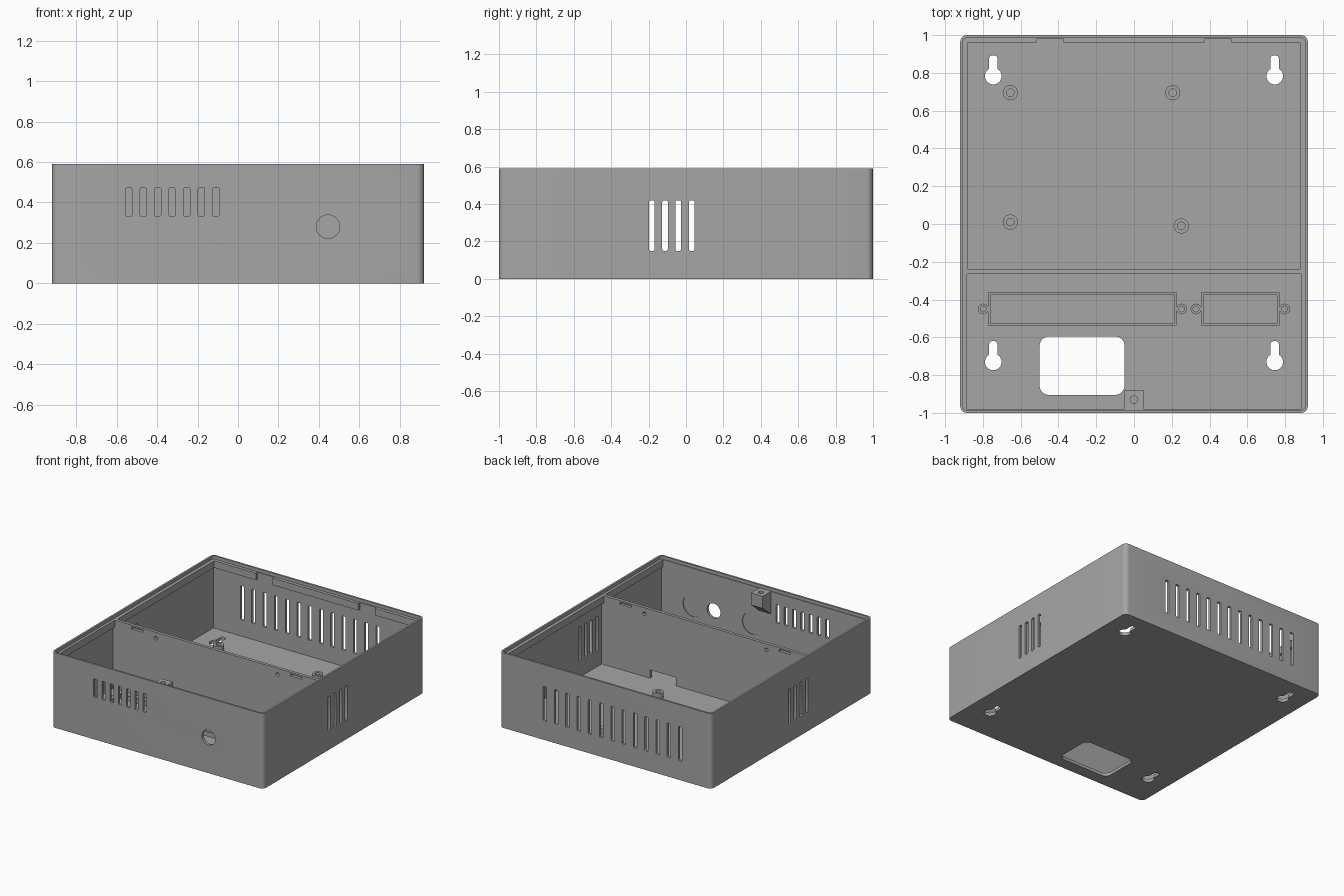
import bpy, bmesh, math
from mathutils import Vector

if "Cube" in bpy.data.objects:
    bpy.data.objects.remove(bpy.data.objects["Cube"])

grey = bpy.data.materials.new("mid grey")
grey.use_nodes = True
COLOUR = (0.38, 0.38, 0.38, 1)
grey.diffuse_color = COLOUR
grey.node_tree.nodes["Principled BSDF"].inputs["Base Color"].default_value = COLOUR

AXES = {"z": lambda u, v, w: (u, v, w),
        "y": lambda u, v, w: (u, w, v),
        "x": lambda u, v, w: (w, u, v)}


def circle(u, v, r, n=32):
    return [(u + r * math.cos(math.tau * i / n), v + r * math.sin(math.tau * i / n))
            for i in range(n)]


def rect(u0, u1, v0, v1, r=0, n=6):
    """Rectangle outline, with rounded corners when r is given."""
    if not r:
        return [(u0, v0), (u1, v0), (u1, v1), (u0, v1)]
    centres = [(u1 - r, v1 - r), (u0 + r, v1 - r), (u0 + r, v0 + r), (u1 - r, v0 + r)]
    pts = []
    for q, (cu, cv) in enumerate(centres):
        for i in range(n + 1):
            a = math.pi / 2 * (q + i / n)
            pts.append((cu + r * math.cos(a), cv + r * math.sin(a)))
    return pts


def prism(bm, pts, lo, hi, axis="z", inner=None):
    """Extrude an outline; with an inner outline of equal count, make a tube."""
    def ring(p, w):
        return [bm.verts.new(Vector(AXES[axis](u, v, w))) for u, v in p]

    def bridge(a, b):
        for i in range(len(a)):
            j = (i + 1) % len(a)
            bm.faces.new((a[i], a[j], b[j], b[i]))

    low, high = ring(pts, lo), ring(pts, hi)
    bridge(low, high)
    if inner:
        in_low, in_high = ring(inner, lo), ring(inner, hi)
        bridge(high, in_high)
        bridge(in_high, in_low)
        bridge(in_low, low)
    else:
        bm.faces.new(low)
        bm.faces.new(high)


def make(name, *prisms):
    bm = bmesh.new()
    for args in prisms:
        prism(bm, *args)
    bmesh.ops.recalc_face_normals(bm, faces=bm.faces)
    mesh = bpy.data.meshes.new(name)
    bm.to_mesh(mesh)
    bm.free()
    mesh.materials.append(grey)
    ob = bpy.data.objects.new(name, mesh)
    bpy.context.collection.objects.link(ob)
    return ob


def activate(ob):
    bpy.ops.object.select_all(action="DESELECT")
    ob.select_set(True)
    bpy.context.view_layer.objects.active = ob


def cut(ob, *prisms):
    """Subtract a set of separate prisms from an object."""
    cutter = make("cutter", *prisms)
    cutter.hide_render = True
    mod = ob.modifiers.new("cut", "BOOLEAN")
    mod.operation, mod.solver, mod.object = "DIFFERENCE", "EXACT", cutter
    activate(ob)
    bpy.ops.object.modifier_apply(modifier=mod.name)
    bpy.data.objects.remove(cutter)


FLOOR, LEDGE, TOP = 0.025, 0.565, 0.59

# Case block, lid recess and the two compartments
case = make("case", (rect(-.92, .92, -1, 1, .035), 0, TOP))
cut(case, (rect(-.905, .905, -.985, .985, .02), LEDGE, .7))
cut(case, (rect(-.88, .88, -.24, .96), FLOOR, .7),
    (rect(-.885, .885, -.98, -.265), FLOOR, .7))
# Thinner walls below the lid ledge
cut(case, (rect(-.9, .9, -.24, .98), FLOOR, .51),
    (rect(-.9, .9, -.98, -.265), FLOOR, .51))
# Lid catch notches in the back ledge
cut(case, *[(rect(s * .445 - .0725, s * .445 + .0725, .9, .979), .45, .7)
            for s in (-1, 1)])

# Ventilation slots: front, back, and both sides
vents = [(rect(x - .015, x + .015, .33, .475, .008, 3), -1.1, -.9, "y")
         for x in [-.54 + i * .0717 for i in range(7)]]
vents += [(rect(x - .015, x + .015, .15, .42, .008, 3), .9, 1.1, "y")
          for x in [-.65 + i * .098 for i in range(13)]]
for i in range(4):
    y = -.183 + i * .071
    for lo, hi in ((-1, -.85), (.85, 1)):
        vents.append((rect(y - .015, y + .015, .15, .42, .008, 3), lo, hi, "x"))
cut(case, *vents)

# Cable hole, round knockout recesses, cable window and keyhole heads
cut(case, (circle(.445, .28, .058), -1.1, -.9, "y"),
    (circle(.627, .27, .085), -.986, -.97, "y"),
    (circle(.113, .27, .085), -.986, -.97, "y"),
    (rect(-.5, -.05, -.905, -.595, .05), -.1, .1),
    *[(circle(x, y, .044), -.1, .1) for x in (-.745, .745) for y in (.783, -.73)])
# Keyhole necks
cut(case, *[(rect(x - .022, x + .022, y, y + .11, .018), -.1, .1)
            for x in (-.745, .745) for y in (.783, -.73)])

# Partition openings: cable notch, lid slots and screw holes
cut(case, (rect(.255, .48, FLOOR, .09), -.3, -.2, "y"),
    *[(rect(s * .69 - .05, s * .69 + .05, .535, .552), -.3, -.2, "y") for s in (-1, 1)],
    *[(circle(s * .53, .517, .014, 16), -.3, -.2, "y") for s in (-1, 1)])

parts = [case]

# Board standoffs
for i, (x, y) in enumerate([(-.655, .695), (.205, .695), (-.655, .01), (.25, -.01)]):
    parts.append(make(f"board_standoff_{i + 1}",
                      (circle(x, y, .04), FLOOR - .005, .07, "z", circle(x, y, .02))))

# Terminal frames with a screw boss at each end
for name, x0, x1 in (("long", -.772, .225), ("short", .355, .77)):
    parts.append(make(f"{name}_terminal_frame",
                      (rect(x0, x1, -.538, -.362), FLOOR - .005, .06, "z",
                       rect(x0 + .012, x1 - .012, -.526, -.374))))
    for side, x in (("right", x0 - .027), ("left", x1 + .027)):
        parts.append(make(f"{name}_terminal_boss_{side}",
                          (circle(x, -.45, .028), FLOOR - .005, .06, "z",
                           circle(x, -.45, .015))))

# Lid screw block with a tapered underside on the front wall
block = make("lid_screw_block",
             ([(-.985, LEDGE), (-.88, LEDGE), (-.88, .47), (-.985, .385)], -.05, .05, "x"))
cut(block, (circle(0, -.93, .02), .47, .7))
parts.append(block)

for ob in parts:
    activate(ob)
    bpy.ops.object.shade_smooth_by_angle(angle=math.radians(30))
